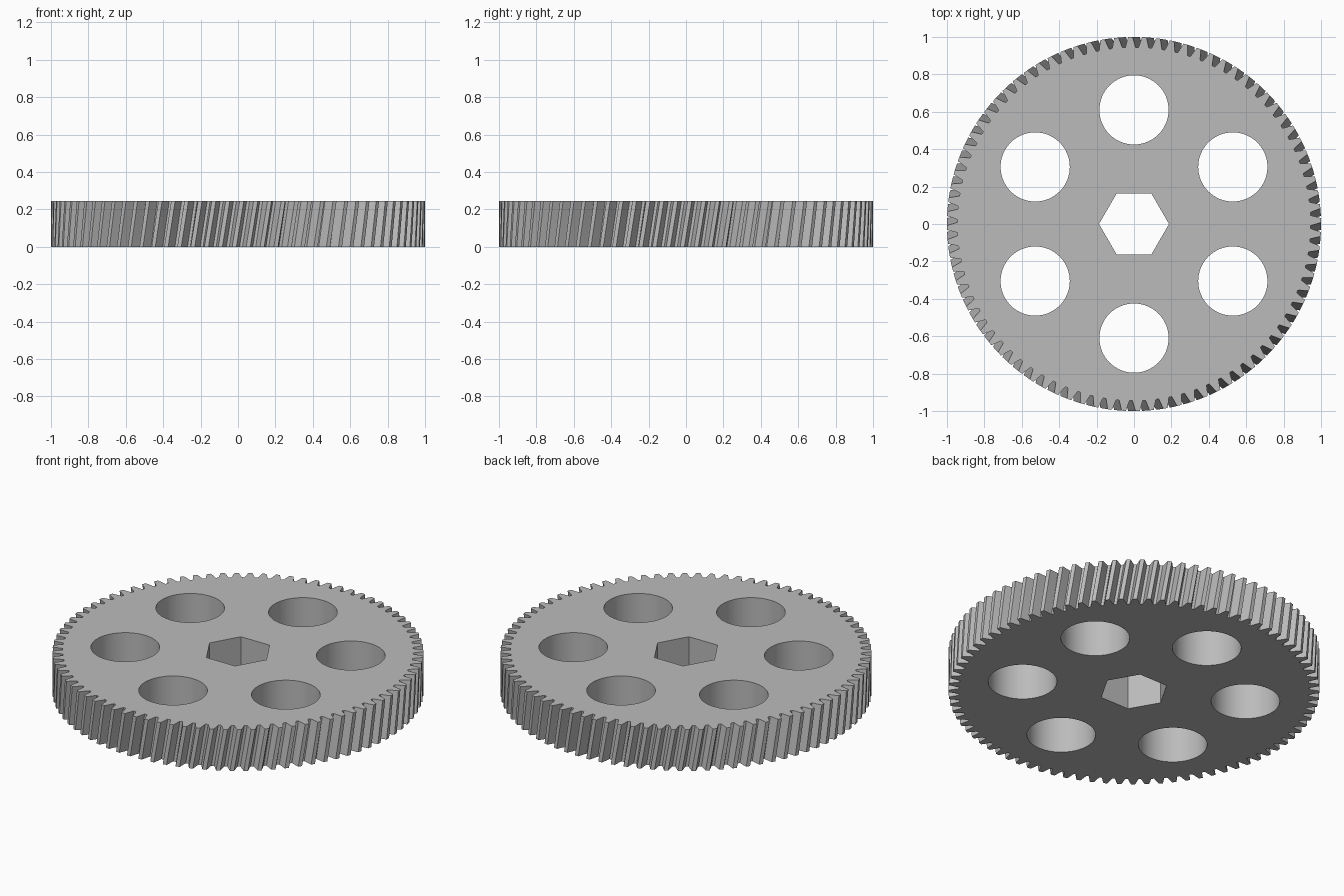
import bpy, bmesh, math
from mathutils import Matrix, Vector

cube = bpy.data.objects.get("Cube")
if cube:
    bpy.data.objects.remove(cube, do_unlink=True)

TEETH = 84
HEIGHT = 0.245
TWIST = 0.04          # helical turn from bottom to top
LAYERS = 4

grey = bpy.data.materials.new("plain grey")
grey.use_nodes = True
GREY = (0.5, 0.5, 0.5, 1)
grey.diffuse_color = GREY
grey.node_tree.nodes["Principled BSDF"].inputs["Base Color"].default_value = GREY


def circle(radius, sides, cx=0, cy=0):
    return [(cx + radius * math.cos(math.tau * i / sides),
             cy + radius * math.sin(math.tau * i / sides)) for i in range(sides)]


def gear_outline():
    # one tooth as (fraction of pitch, radius), repeated round the rim
    tooth = [(-0.39, 0.945), (-0.31, 0.962), (-0.23, 0.982), (-0.15, 1.0),
             (0.15, 1.0), (0.23, 0.982), (0.31, 0.962), (0.39, 0.945)]
    pitch = math.tau / TEETH
    return [(r * math.cos((i + f) * pitch), r * math.sin((i + f) * pitch))
            for i in range(TEETH) for f, r in tooth]


bm = bmesh.new()


def add_wall(outline, twist=0, layers=1, inward=False):
    # stack twisted copies of the outline and bridge them; return the end edges
    rings = []
    for k in range(layers + 1):
        t = k / layers
        turn = Matrix.Rotation(twist * (t - 0.5), 3, 'Z')
        rings.append([bm.verts.new(turn @ Vector((x, y, HEIGHT * t))) for x, y in outline])
    n = len(outline)
    for low, high in zip(rings, rings[1:]):
        for i in range(n):
            j = (i + 1) % n
            quad = [low[i], low[j], high[j], high[i]]
            bm.faces.new(quad[::-1] if inward else quad)
    return [[bm.edges.get((ring[i], ring[(i + 1) % n])) for i in range(n)]
            for ring in (rings[0], rings[-1])]


# toothed rim, hexagonal bore and six round lightening holes
walls = [add_wall(gear_outline(), TWIST, LAYERS),
         add_wall(circle(0.187, 6), inward=True)]
for i in range(6):
    a = math.radians(30 + 60 * i)
    walls.append(add_wall(circle(0.185, 64, 0.61 * math.cos(a), 0.61 * math.sin(a)),
                          inward=True))

# flat bottom and top faces filled around the holes
for end, up in ((0, -1), (1, 1)):
    edges = [e for wall in walls for e in wall[end]]
    made = bmesh.ops.triangle_fill(bm, edges=edges, use_beauty=True,
                                   use_dissolve=False, normal=(0, 0, up))
    for face in made["geom"]:
        if isinstance(face, bmesh.types.BMFace):
            face.normal_update()
            if face.normal.z * up < 0:
                face.normal_flip()

mesh = bpy.data.meshes.new("helical_gear")
bm.to_mesh(mesh)
bm.free()
mesh.materials.append(grey)
gear = bpy.data.objects.new("helical_gear", mesh)
bpy.context.collection.objects.link(gear)

# keep rims crisp while the round holes stay smooth
bpy.context.view_layer.objects.active = gear
gear.select_set(True)
bpy.ops.object.shade_smooth_by_angle(angle=math.radians(15))
